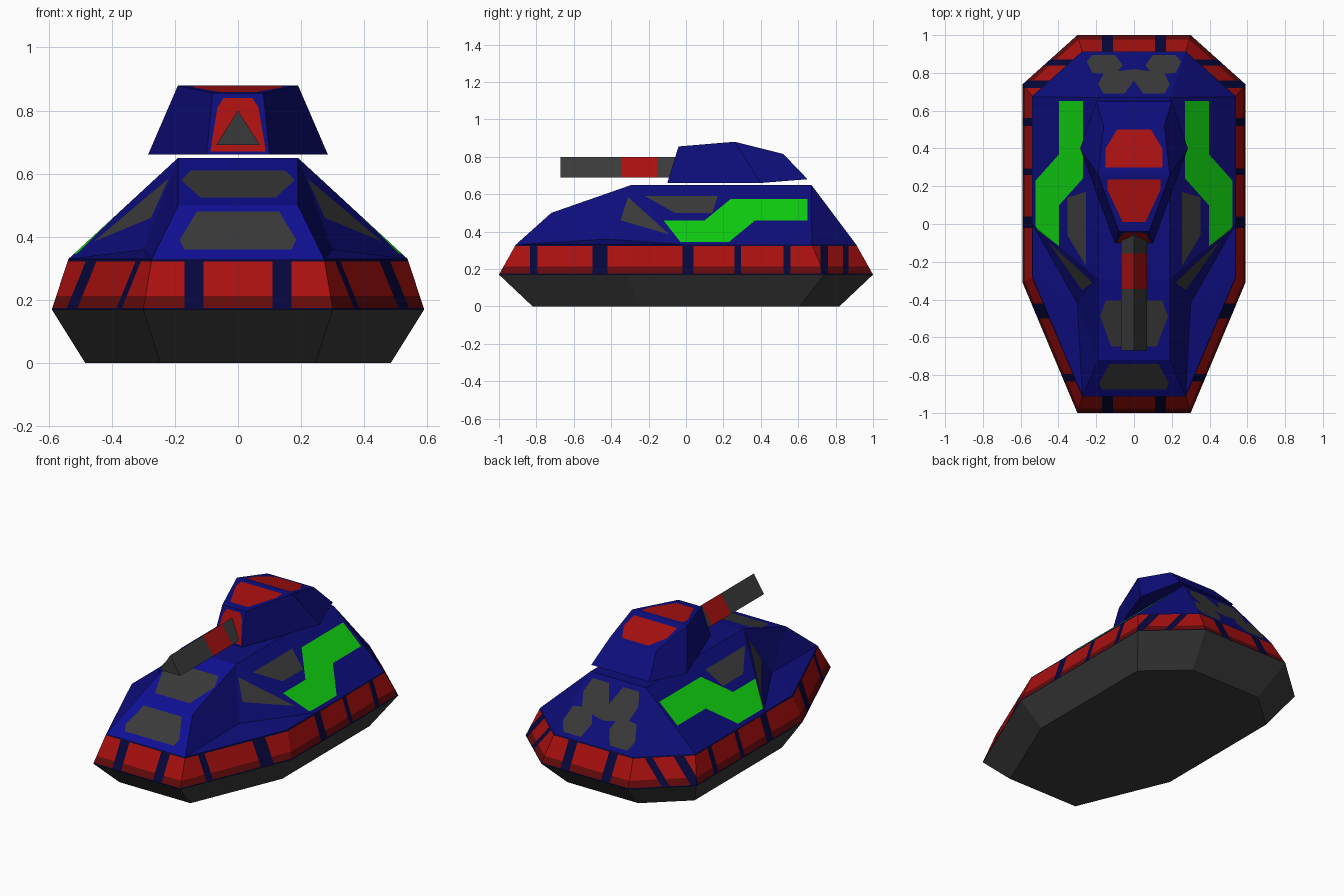
import bpy, bmesh
from mathutils import Vector

if "Cube" in bpy.data.objects:
    bpy.data.objects.remove(bpy.data.objects["Cube"])

COLOURS = {
    "blue": (0.004, 0.004, 0.20), "bright_blue": (0.005, 0.005, 0.30),
    "navy": (0.002, 0.002, 0.045), "red": (0.40, 0.005, 0.005),
    "dark_red": (0.13, 0.003, 0.003), "grey": (0.042, 0.042, 0.042),
    "green": (0.005, 0.62, 0.005)}
NAMES = list(COLOURS)
MATS = []
for name, rgb in COLOURS.items():
    m = bpy.data.materials.new(name)
    m.diffuse_color = (*rgb, 1)
    m.use_nodes = True
    m.node_tree.nodes["Principled BSDF"].inputs["Base Color"].default_value = m.diffuse_color
    MATS.append(m)

# view name: the two drawing axes and the direction the painted faces look
VIEWS = {"top": (0, 1, (0, 0, 1)), "front": (0, 2, (0, -1, 0)), "back": (0, 2, (0, 1, 0)),
         "right": (1, 2, (1, 0, 0)), "left": (1, 2, (-1, 0, 0))}


def flip(p):
    return (-p[0], p[1], p[2])


def face(bm, pts):
    bm.faces.new([bm.verts.new(p) for p in pts])


def pair(bm, *pts):
    """A face and its mirror image."""
    face(bm, pts)
    face(bm, [flip(p) for p in pts][::-1])


def span(bm, *pts):
    """A face across the centre line, from its right-hand points."""
    face(bm, list(pts) + [flip(p) for p in pts][::-1])


def weld(bm):
    bmesh.ops.remove_doubles(bm, verts=bm.verts, dist=0.0005)
    bmesh.ops.recalc_face_normals(bm, faces=bm.faces)
    bm.normal_update()


def paint(bm, colour, view, pts, facing=0.25):
    """Cut a convex outline, drawn in one view, into the faces and colour it."""
    a, b, look = VIEWS[view]
    look = Vector(look)
    inside = [f for f in bm.faces if f.normal.dot(look) > facing]
    mid = [sum(p[k] for p in pts) / len(pts) for k in (0, 1)]
    for p, q in zip(pts, pts[1:] + pts[:1]):
        co, no = Vector(), Vector()
        co[a], co[b] = p
        no[a], no[b] = q[1] - p[1], p[0] - q[0]
        if no[a] * (mid[0] - p[0]) + no[b] * (mid[1] - p[1]) > 0:
            no.negate()
        geom = set(inside)
        for f in inside:
            geom.update(f.edges, f.verts)
        res = bmesh.ops.bisect_plane(bm, geom=list(geom), dist=1e-5, plane_co=co, plane_no=no)
        bm.normal_update()
        inside = [g for g in res["geom"] if isinstance(g, bmesh.types.BMFace)
                  and (g.calc_center_median() - co).dot(no) < 0]
    for f in inside:
        f.material_index = NAMES.index(colour)


def both(bm, colour, pts, view="top", facing=0.25):
    """Paint on the right and the left."""
    if view == "right":
        paint(bm, colour, "right", pts, facing)
        paint(bm, colour, "left", pts, facing)
    else:
        paint(bm, colour, view, pts, facing)
        paint(bm, colour, view, [(-x, y) for x, y in pts], facing)


def box(x0, x1, y0, y1):
    return [(x0, y0), (x1, y0), (x1, y1), (x0, y1)]


def sym(*right):
    """A closed outline from its right half."""
    return list(right) + [(-x, y) for x, y in reversed(right)]


def finish(bm, name):
    me = bpy.data.meshes.new(name)
    bm.to_mesh(me)
    bm.free()
    for m in MATS:
        me.materials.append(m)
    bpy.context.collection.objects.link(bpy.data.objects.new(name, me))


# Hull: three scaled octagon rings, then the faceted upper body
bm = bmesh.new()
OUTLINE = [(0.30, -1), (0.59, -0.31), (0.59, 0.74), (0.30, 1)]
B, M, U = [[(x * s, y * s, z) for x, y in OUTLINE]
           for s, z in ((0.82, 0), (1, 0.17), (0.91, 0.33))]
side, fender = (0.537, 0, 0.33), (0.30, -0.42, 0.36)
nose, roof_front, roof_back = (0.19, -0.72, 0.50), (0.19, -0.29, 0.65), (0.19, 0.67, 0.65)
span(bm, *B)
for lo, hi in ((B, M), (M, U)):
    span(bm, lo[0], hi[0])
    span(bm, lo[3], hi[3])
    for i in range(3):
        top = [hi[i + 1], side, hi[i]] if hi is U and i == 1 else [hi[i + 1], hi[i]]
        pair(bm, lo[i], lo[i + 1], *top)
span(bm, U[0], nose)
span(bm, nose, roof_front)
span(bm, roof_front, roof_back)
span(bm, roof_back, U[3])
pair(bm, side, U[2], roof_back, roof_front)
pair(bm, U[2], U[3], roof_back)
pair(bm, roof_front, fender, side)
pair(bm, U[0], U[1], fender)
pair(bm, U[1], side, fender)
pair(bm, U[0], fender, nose)
pair(bm, nose, fender, roof_front)
weld(bm)

# Base colours by height and direction
for f in bm.faces:
    c = f.calc_center_median()
    if c.z < 0.169:
        f.material_index = NAMES.index("grey")
    elif c.z < 0.30:
        f.material_index = NAMES.index("navy")
    elif abs(c.x) < 0.01 and f.normal.y < -0.2:
        f.material_index = NAMES.index("bright_blue")

# Red skirt panels with a dark lower lip
for z0, z1, colour in ((0.175, 0.212, "dark_red"), (0.212, 0.322, "red")):
    for y0, y1 in ((-1.01, -0.835), (-0.795, -0.50), (-0.42, -0.02), (0.04, 0.26),
                   (0.295, 0.52), (0.56, 0.72), (0.76, 0.84), (0.87, 1.01)):
        both(bm, colour, box(y0, y1, z0, z1), "right")
    for view in ("front", "back"):
        paint(bm, colour, view, box(-0.11, 0.11, z0, z1), 0.75)
        both(bm, colour, box(0.17, 0.31, z0, z1), view, 0.75)

# Green zigzag and grey windows on the sides
for pts in ([(0.24, 0.575), (0.65, 0.575), (0.65, 0.46), (0.37, 0.46)],
            [(0.10, 0.46), (0.24, 0.575), (0.37, 0.46), (0.23, 0.345)],
            [(-0.12, 0.46), (0.10, 0.46), (0.23, 0.345), (-0.03, 0.345)]):
    both(bm, "green", pts, "right")
both(bm, "grey", [(-0.22, 0.59), (0.17, 0.59), (0.14, 0.50), (-0.06, 0.50)], "right")
both(bm, "grey", [(-0.35, 0.46), (-0.31, 0.585), (-0.09, 0.385)], "right")

# Grey front deck plates and rear vents
paint(bm, "grey", "front", sym((0.12, 0.525), (0.18, 0.58), (0.15, 0.61)))
paint(bm, "grey", "front", sym((0.17, 0.36), (0.185, 0.39), (0.13, 0.48)))
both(bm, "grey", [(0.10, 0.895), (0.22, 0.895), (0.25, 0.86), (0.22, 0.80), (0.10, 0.79), (0.06, 0.84)])
both(bm, "grey", [(0.05, 0.69), (0.16, 0.69), (0.19, 0.74), (0.16, 0.80), (0, 0.82), (0, 0.76)])
finish(bm, "hull")

# Turret: a lower and an upper ring of six corners
bm = bmesh.new()
low = [(0.10, -0.10, 0.66), (0.285, 0.40, 0.66), (0.20, 0.65, 0.68)]
high = [(0.08, -0.04, 0.855), (0.19, 0.26, 0.88), (0.16, 0.52, 0.815)]
span(bm, low[0], high[0])
span(bm, low[2], high[2])
for i in (0, 1):
    span(bm, low[i], low[i + 1])
    span(bm, high[i], high[i + 1])
    pair(bm, low[i], low[i + 1], high[i + 1], high[i])
weld(bm)
paint(bm, "red", "top", sym((0.06, 0.01), (0.14, 0.18), (0.14, 0.235)), 0.8)
paint(bm, "red", "top", sym((0.15, 0.30), (0.15, 0.40), (0.09, 0.50)), 0.8)
paint(bm, "red", "front", sym((0.088, 0.67), (0.065, 0.81), (0.045, 0.84)), 0.6)
finish(bm, "turret")

# Gun barrel: triangular prism with a red sleeve
bm = bmesh.new()
tip, base = [[(0.07, y, 0.69), (0, y, 0.80), (-0.07, y, 0.69)] for y in (-0.67, -0.04)]
face(bm, tip)
face(bm, base)
for i in range(3):
    j = (i + 1) % 3
    face(bm, [tip[i], tip[j], base[j], base[i]])
weld(bm)
for f in bm.faces:
    f.material_index = NAMES.index("grey")
both(bm, "red", box(-0.345, -0.155, 0.6, 0.9), "right")
finish(bm, "gun_barrel")
